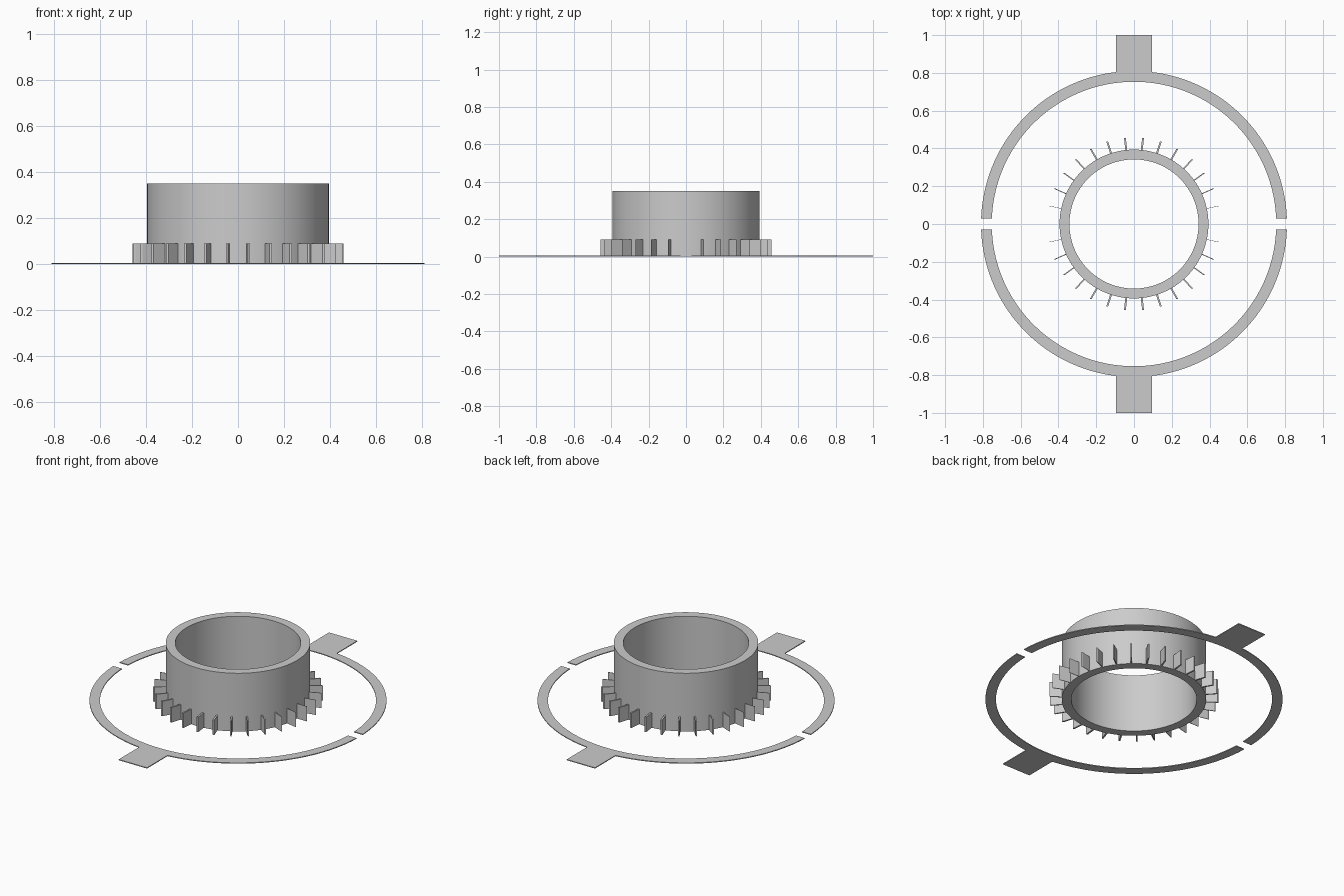
import bpy, bmesh
from math import cos, sin, pi, asin, sqrt

cube = bpy.data.objects.get("Cube")
if cube:
    bpy.data.objects.remove(cube, do_unlink=True)

grey = bpy.data.materials.new("light grey")
grey.use_nodes = True
COLOUR = (0.6, 0.6, 0.6, 1)
grey.diffuse_color = COLOUR
grey.node_tree.nodes["Principled BSDF"].inputs["Base Color"].default_value = COLOUR


def prism(name, outlines, height, smooth=False):
    """Extrude flat outlines (each a list of faces' corner points) up from z = 0."""
    bm = bmesh.new()
    for points in outlines:
        bm.faces.new([bm.verts.new((x, y, 0)) for x, y in points])
    bmesh.ops.remove_doubles(bm, verts=bm.verts, dist=1e-5)
    top = bmesh.ops.extrude_face_region(bm, geom=bm.faces[:], use_keep_orig=True)
    for v in top["geom"]:
        if isinstance(v, bmesh.types.BMVert):
            v.co.z = height
    bmesh.ops.recalc_face_normals(bm, faces=bm.faces)
    mesh = bpy.data.meshes.new(name)
    bm.to_mesh(mesh)
    bm.free()
    mesh.materials.append(grey)
    ob = bpy.data.objects.new(name, mesh)
    bpy.context.collection.objects.link(ob)
    if smooth:
        bpy.ops.object.select_all(action="DESELECT")
        ob.select_set(True)
        bpy.context.view_layer.objects.active = ob
        bpy.ops.object.shade_smooth_by_angle(angle=pi / 6)
    return ob


def polar(r, a):
    return r * cos(a), r * sin(a)


def band(inner, outer, steps, inner_span, outer_span):
    """Quads between two arcs, each with its own start and end angle."""
    def at(r, span, i):
        return polar(r, span[0] + (span[1] - span[0]) * i / steps)
    return [[at(inner, inner_span, i), at(outer, outer_span, i),
             at(outer, outer_span, i + 1), at(inner, inner_span, i + 1)]
            for i in range(steps)]


# Central open tube
full = (0, 2 * pi)
prism("tube", band(0.342, 0.394, 96, full, full), 0.35, smooth=True)

# Fins round the foot of the tube, offset sideways along x only
fins = []
for i in range(30):
    a = 2 * pi * i / 30
    (x0, y0), (x1, y1) = polar(0.385, a), polar(0.459, a)
    t = 0.005
    if abs(sin(a)) < 0.01:
        # End fins are thin plates
        fins.append([(x0, -0.001), (x1, -0.001), (x1, 0.001), (x0, 0.001)])
    else:
        fins.append([(x0 - t, y0), (x1 - t, y1), (x1 + t, y1), (x0 + t, y0)])
prism("fins", fins, 0.09)

# Two flat half rings with straight gaps at the sides, each with a tab
R_IN, R_OUT, GAP, TAB, THICK = 0.753, 0.81, 0.03, 0.094, 0.005
a_in, a_out = asin(GAP / R_IN), asin(GAP / R_OUT)
for side, turn in (("back", 0), ("front", pi)):
    prism(side + "_half_ring",
          band(R_IN, R_OUT, 64, (turn + a_in, turn + pi - a_in),
               (turn + a_out, turn + pi - a_out)), THICK)
    s = cos(turn)
    foot = sqrt(R_OUT ** 2 - TAB ** 2)
    prism(side + "_tab", [[(-TAB, s * foot), (TAB, s * foot), (TAB, s), (-TAB, s)]], THICK)
